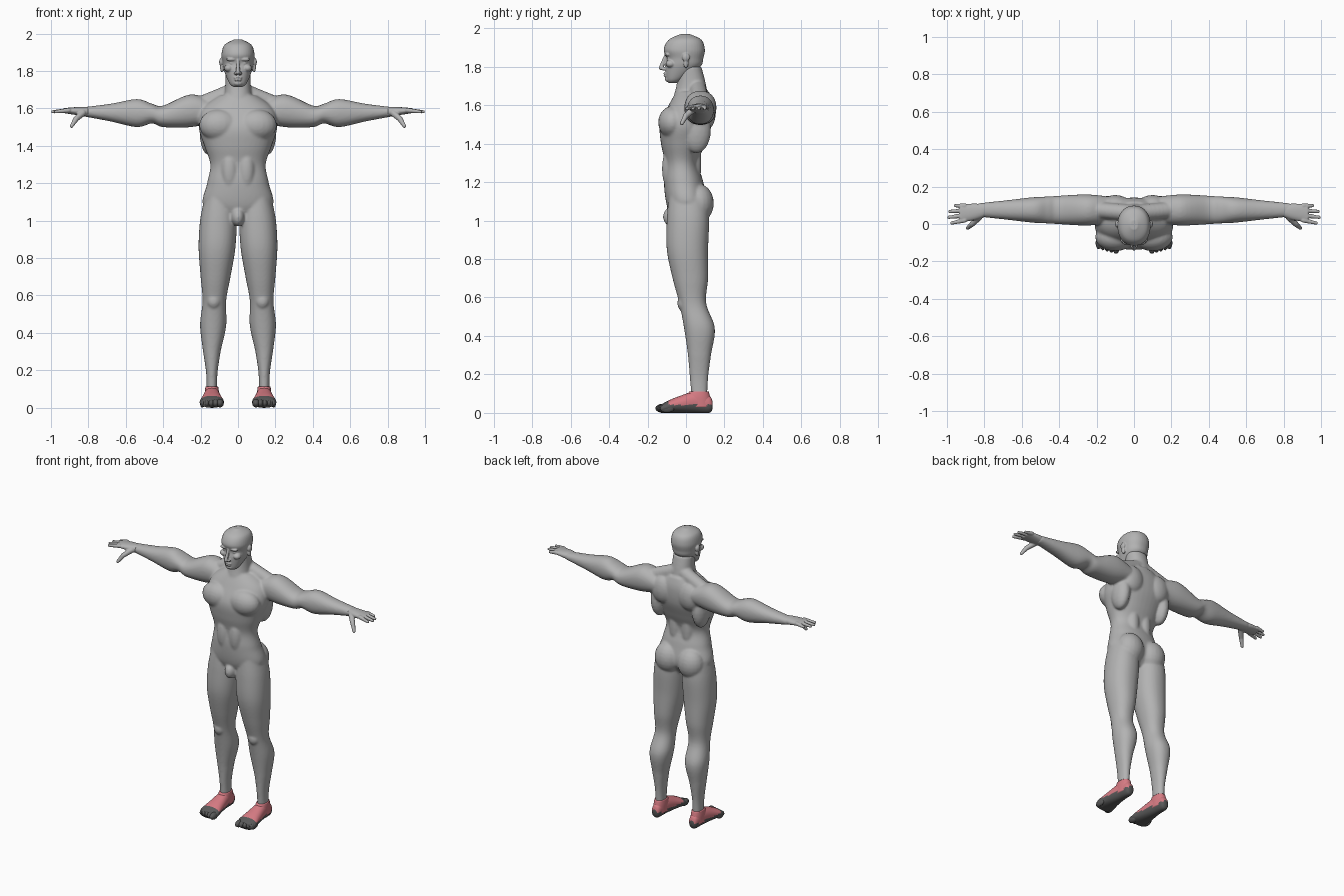
import bpy
import bmesh
from math import cos, sin, pi, copysign
from mathutils import Vector, Matrix

if "Cube" in bpy.data.objects:
    bpy.data.objects.remove(bpy.data.objects["Cube"], do_unlink=True)


def make_material(name, color):
    material = bpy.data.materials.new(name)
    material.use_nodes = True
    material.diffuse_color = (*color, 1)
    shader = next(node for node in material.node_tree.nodes if node.type == 'BSDF_PRINCIPLED')
    shader.inputs["Base Color"].default_value = (*color, 1)
    return material


skin = make_material("grey skin", (.45, .45, .45))
pink = make_material("pink shoe upper", (.68, .2, .23))
dark = make_material("dark grey sole", (.1, .1, .1))

# For each loft direction: running axis, symmetric section axis, other section axis
AXES = {'along_x': (0, 1, 2), 'along_y': (1, 0, 2), 'along_z': (2, 0, 1)}


def resample(rows, steps=6):
    """Smooth the rows with a Catmull-Rom spline."""
    points = [Vector(row) for row in rows]
    points = [points[0]] + points + [points[-1]]
    result = []
    for before, start, end, after in zip(points, points[1:], points[2:], points[3:]):
        leave, arrive = (end - before) / 2, (after - start) / 2
        for i in range(steps):
            t = i / steps
            ease = t * t * (3 - 2 * t)
            result.append(start.lerp(end, ease) + leave * (t * (1 - t) ** 2)
                          - arrive * (t * t * (1 - t)))
    return result + [points[-1]]


def loft(bm, rows, direction, middle=lambda position: 0, power=2.2, sides=40):
    """Skin rows of (position, half width, low, high) with rounded sections."""
    run, across, other = AXES[direction]
    rings = []
    for position, half, low, high in resample(rows):
        ring = []
        for i in range(sides):
            c, s = cos(2 * pi * i / sides), sin(2 * pi * i / sides)
            corner = Vector()
            corner[run] = position
            corner[across] = middle(position) + half * copysign(abs(c) ** (2 / power), c)
            corner[other] = (low + high + (high - low) * copysign(abs(s) ** (2 / power), s)) / 2
            ring.append(bm.verts.new(corner))
        rings.append(ring)
    faces = [bm.faces.new(rings[0]), bm.faces.new(rings[-1])]
    for ring, following in zip(rings, rings[1:]):
        for i in range(sides):
            faces.append(bm.faces.new((ring[i - 1], ring[i], following[i], following[i - 1])))
    return faces


def ball(bm, center, radii):
    matrix = Matrix.Translation(center) @ Matrix.Diagonal((*radii, 1))
    return bmesh.ops.create_uvsphere(bm, u_segments=20, v_segments=12, radius=1, matrix=matrix)


def balls(bm, parts):
    for center, radii in parts.values():
        ball(bm, center, radii)


def tube(bm, points, steps=8):
    """Closely spaced balls along (x, y, z, radius) points."""
    for start, end in zip(points, points[1:]):
        for i in range(steps + 1):
            *center, radius = Vector(start).lerp(Vector(end), i / steps)
            ball(bm, center, (radius, radius, radius))


def mirror(bm):
    everything = bm.verts[:] + bm.edges[:] + bm.faces[:]
    for item in bmesh.ops.duplicate(bm, geom=everything)["geom"]:
        if isinstance(item, bmesh.types.BMVert):
            item.co.x = -item.co.x


def finish(bm, name, materials):
    bmesh.ops.recalc_face_normals(bm, faces=bm.faces)
    for face in bm.faces:
        face.smooth = True
    mesh = bpy.data.meshes.new(name)
    bm.to_mesh(mesh)
    bm.free()
    for material in materials:
        mesh.materials.append(material)
    obj = bpy.data.objects.new(name, mesh)
    bpy.context.collection.objects.link(obj)
    return obj


def merge(obj, voxel, smoothing):
    """Fuse overlapping volumes into one continuous skin."""
    remesh = obj.modifiers.new("merge", 'REMESH')
    remesh.mode = 'VOXEL'
    remesh.voxel_size = voxel
    remesh.use_smooth_shade = True
    relax = obj.modifiers.new("relax", 'SMOOTH')
    relax.factor = .5
    relax.iterations = smoothing


def arm_middle(x):
    return .075


def leg_middle(z):
    return min(.14, .1 + (1.1 - z) / 20)


def foot_middle(y):
    return .14


# Body: arm, leg and muscles of one side
body = bmesh.new()
loft(body, [(.12, .07, 1.53, 1.63), (.25, .083, 1.5, 1.675), (.4, .076, 1.5, 1.615),
            (.46, .072, 1.52, 1.625), (.54, .068, 1.5, 1.65), (.68, .052, 1.53, 1.625),
            (.84, .035, 1.56, 1.605)], 'along_x', arm_middle)
loft(body, [(1.12, .08, -.09, .11), (1, .098, -.1, .12), (.85, .098, -.1, .115),
            (.7, .08, -.07, .115), (.57, .063, -.035, .105), (.44, .07, -.01, .15),
            (.3, .047, .01, .13), (.18, .03, .02, .115), (.06, .028, .03, .11)],
     'along_z', leg_middle)
balls(body, {
    "chest": ((.1, -.07, 1.51), (.108, .075, .085)),
    "side of back": ((.155, .055, 1.47), (.05, .075, .12)),
    "shoulder blade": ((.1, .105, 1.56), (.08, .05, .09)),
    "buttock": ((.085, .065, 1.09), (.09, .08, .1)),
    "abdomen": ((.045, -.085, 1.27), (.045, .04, .11)),
    "lower back": ((.045, .045, 1.3), (.04, .035, .15)),
    "kneecap": ((.13, -.02, .57), (.035, .025, .04)),
})
tube(body, [(.03, .06, 1.69, .045), (.2, .075, 1.62, .045)])
mirror(body)

# Body: torso and neck on the centre line
loft(body, [(1, .06, -.06, .06), (1.08, .185, -.1, .11), (1.2, .165, -.115, .09),
            (1.3, .148, -.11, .065), (1.4, .18, -.13, .1), (1.5, .21, -.135, .135),
            (1.6, .19, -.09, .14), (1.67, .1, -.05, .12)], 'along_z')
loft(body, [(1.58, .085, -.085, .12), (1.7, .07, -.05, .105), (1.8, .066, -.04, .08)], 'along_z')
ball(body, (0, -.075, 1.02), (.035, .045, .05))
merge(finish(body, "body", [skin]), .007, 7)

# Head: paired face parts, then the skull and the centre line
head = bmesh.new()
balls(head, {
    "brow": ((.036, -.098, 1.862), (.028, .014, .009)),
    "eye": ((.034, -.087, 1.842), (.015, .013, .009)),
    "cheek": ((.05, -.08, 1.815), (.024, .026, .02)),
    "nostril": ((.012, -.115, 1.788), (.009, .013, .009)),
    "upper ear": ((.09, 0, 1.848), (.011, .02, .022)),
    "ear lobe": ((.086, 0, 1.818), (.01, .013, .026)),
})
mirror(head)
loft(head, [(1.715, .025, -.09, -.05), (1.735, .047, -.102, -.01), (1.8, .074, -.108, .075),
            (1.843, .082, -.102, .09), (1.89, .088, -.116, .098), (1.94, .072, -.09, .08),
            (1.969, .02, -.03, .02)], 'along_z')
tube(head, [(0, -.106, 1.858, .008), (0, -.13, 1.793, .012)])
balls(head, {
    "upper lip": ((0, -.107, 1.765), (.023, .011, .005)),
    "lower lip": ((0, -.106, 1.752), (.02, .011, .006)),
    "chin": ((0, -.09, 1.735), (.025, .02, .016)),
})
merge(finish(head, "head", [skin]), .004, 3)

# Hands: palm, four fingers and thumb
hands = bmesh.new()
loft(hands, [(.8, .034, 1.555, 1.608), (.85, .044, 1.562, 1.608), (.93, .048, 1.575, 1.602)],
     'along_x', lambda x: .07 - (x - .8) / 10)
for finger, tip in enumerate((.975, .99, .985, .955)):
    root_y = .02 + .026 * finger
    tip_y = .005 + .031 * finger
    tube(hands, [(.905, root_y, 1.59, .013), (tip, tip_y, 1.582, .009)], steps=14)
tube(hands, [(.83, .035, 1.575, .018), (.865, 0, 1.545, .015), (.89, -.022, 1.505, .01)])
mirror(hands)
merge(finish(hands, "hands", [skin]), .004, 3)

# Shoes: foot shell with a dark sole and front, ankle collar and separate toes
shoes = bmesh.new()
shell = loft(shoes, [(.138, .017, .02, .06), (.12, .03, 0, .09), (.05, .04, 0, .112),
                     (-.04, .054, 0, .085), (-.1, .065, 0, .06), (-.13, .058, 0, .042)],
             'along_y', foot_middle)
for face in shell:
    spot = face.calc_center_median()
    face.material_index = 0 if spot.z > .042 and spot.y > -.095 else 1
loft(shoes, [(.03, .038, 0, .133), (.08, .038, 0, .126), (.112, .034, .018, .118)],
     'along_z', foot_middle)
for i in range(5):
    shrink = 1 - i / 12
    toe = ball(shoes, (.096 + .0235 * i, -.122 + .006 * i, .024), (.02 * shrink, .037, .023))
    for vert in toe["verts"]:
        for face in vert.link_faces:
            face.material_index = 1
mirror(shoes)
finish(shoes, "shoes", [pink, dark])
